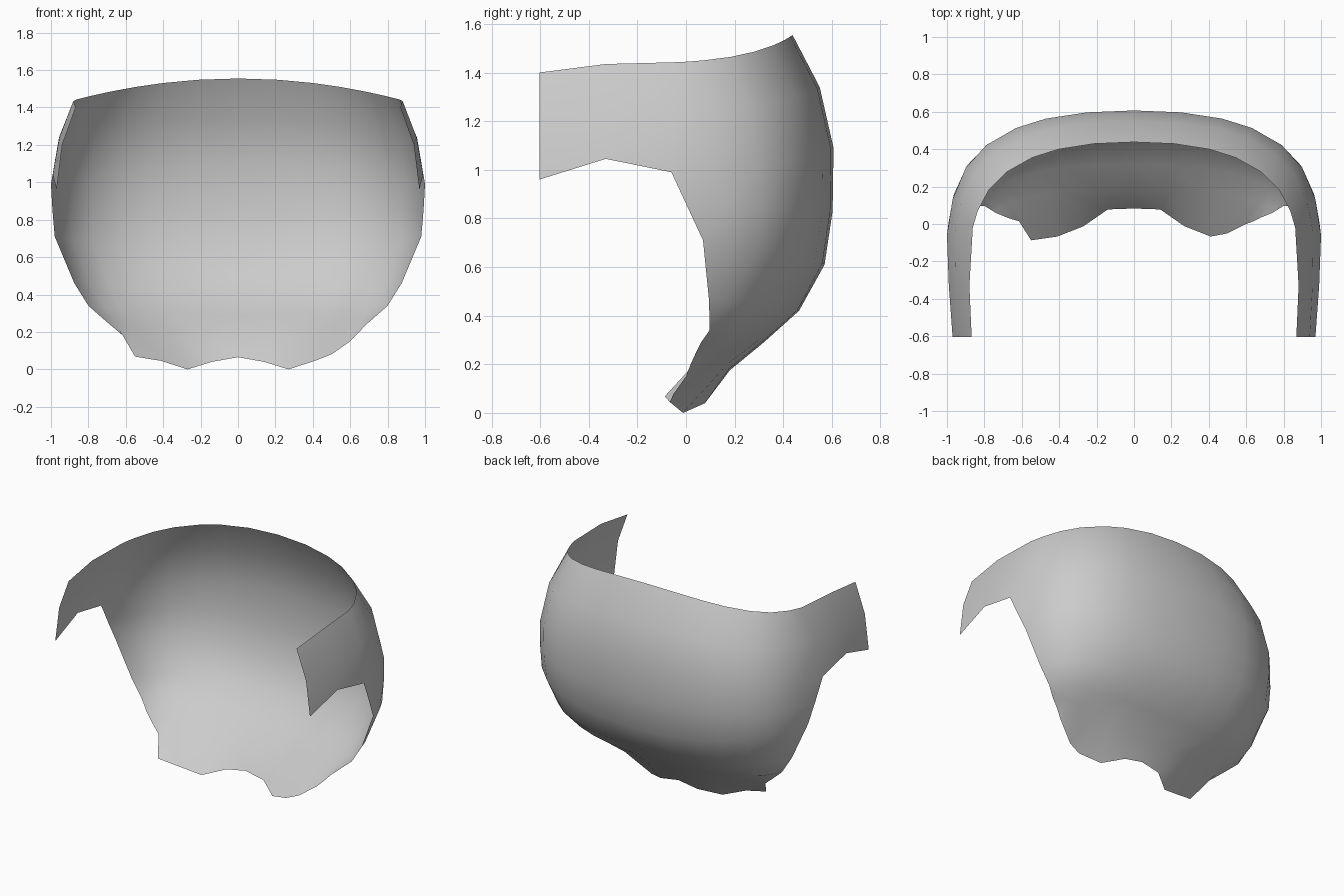
import bpy, bmesh

if "Cube" in bpy.data.objects:
    bpy.data.objects.remove(bpy.data.objects["Cube"])

# Plan curve shared by all rows: (sideways, backwards) from back centre to side edge
PLAN = [(0, 1), (.25, .985), (.47, .935), (.63, .86), (.79, .722),
        (.90, .54), (.97, .287), (1, 0)]
# Rows of the shell, top to bottom:
# (back y, back z, side-edge x, y, z, roundness power)
ROWS = [
    (0.438, 1.555, 0.862, -0.02, 1.443, 1.32),
    (0.550, 1.340, 0.957, -0.04, 1.240, 1.10),
    (0.607, 1.090, 1.000, -0.06, 0.990, 1.00),
    (0.603, 0.830, 0.992, 0.005, 0.850, 1.08),
    (0.570, 0.610, 0.980, 0.070, 0.710, 1.20),
    (0.465, 0.420, 0.875, 0.095, 0.460, 1.25),
    (0.320, 0.290, 0.800, 0.097, 0.340, 1.30),
    (0.180, 0.175, 0.740, 0.060, 0.287, 1.30),
]
# Scalloped lower rim, centre to side
RIM = [(0, .083, .065), (.14, .078, .04), (.27, -.012, 0), (.41, -.067, .045),
       (.50, -.05, .08), (.60, 0, .15), (.64, .015, .19), (.68, .035, .235)]
# The left side has a sharper corner on the rim
LEFT_RIM = {4: (.55, -.087, .068), 5: (.615, .015, .18), 6: (.65, .025, .21)}
# Forward side straps: continuation of the first three rows
STRAPS = [[(.88, -.33, 1.435), (.868, -.603, 1.40)],
          [(.955, -.33, 1.24), (.94, -.603, 1.20)],
          [(.99, -.33, 1.045), (.97, -.603, .96)]]


def row_points(i, side):
    """Points of one row from the back centre to the side edge."""
    if i == len(ROWS):
        pts = [LEFT_RIM.get(k, p) if side < 0 else p for k, p in enumerate(RIM)]
    else:
        yc, zc, xe, ye, ze, power = ROWS[i]
        pts = [(xe * u, ye + (yc - ye) * v ** power, zc + (ze - zc) * u * u)
               for u, v in PLAN]
    if i < len(STRAPS):
        pts = pts + STRAPS[i]
    return [(side * x, y, z) for x, y, z in pts]


# Curved open shell with side straps
bm = bmesh.new()
for side in (1, -1):
    grid = [[bm.verts.new(p) for p in row_points(i, side)] for i in range(len(ROWS) + 1)]
    for a, b in zip(grid, grid[1:]):
        for k in range(min(len(a), len(b)) - 1):
            quad = [a[k], a[k + 1], b[k + 1], b[k]]
            bm.faces.new(quad if side > 0 else quad[::-1])
bmesh.ops.remove_doubles(bm, verts=bm.verts, dist=1e-4)
bmesh.ops.recalc_face_normals(bm, faces=bm.faces)
# Make normals point outwards
if sum(f.normal.y * f.calc_area() for f in bm.faces) < 0:
    bmesh.ops.reverse_faces(bm, faces=bm.faces)
mesh = bpy.data.meshes.new("curved_shell")
bm.to_mesh(mesh)
bm.free()
for p in mesh.polygons:
    p.use_smooth = True
shell = bpy.data.objects.new("curved_shell", mesh)
bpy.context.collection.objects.link(shell)
